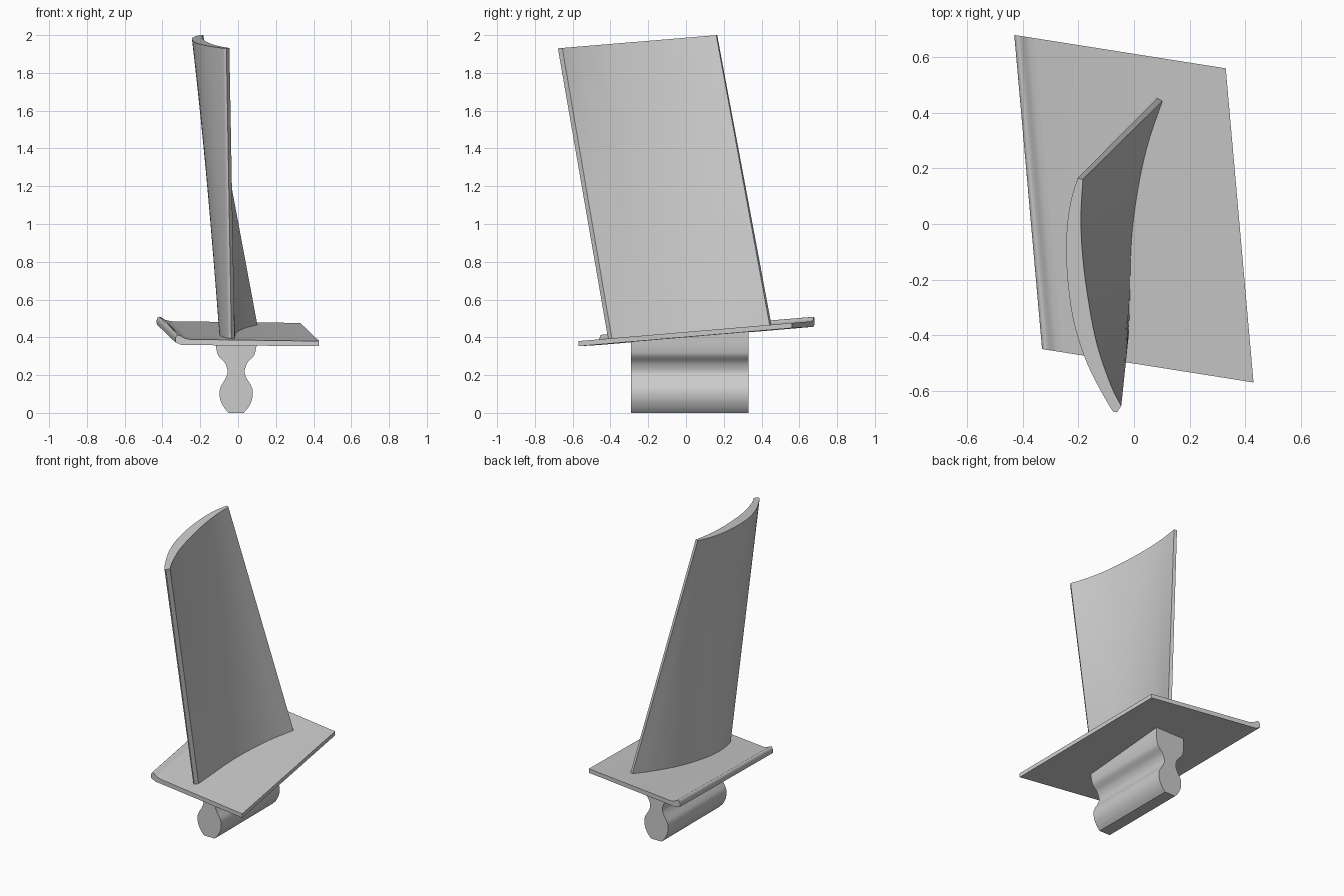
import bpy, bmesh
from mathutils import Vector

if "Cube" in bpy.data.objects:
    bpy.data.objects.remove(bpy.data.objects["Cube"])


def deck(y):
    """Height of the tilted platform top."""
    return 0.38 + 0.085 * (y + 0.57)


def smooth_path(pts, n):
    """Catmull-Rom samples through an open list of points."""
    p = [Vector(q) for q in pts]
    p = [2 * p[0] - p[1]] + p + [2 * p[-1] - p[-2]]
    out = []
    for i in range(1, len(p) - 2):
        a, b, c, d = p[i - 1:i + 3]
        for k in range(n):
            t = k / n
            out.append(0.5 * (2 * b + (c - a) * t + (2 * a - 5 * b + 4 * c - d) * t**2
                              + (3 * b - a - 3 * c + d) * t**3))
    return out + [p[-2]]


def loft(name, rings, angle=0.6):
    """Closed solid through rings of equal point count."""
    bm = bmesh.new()
    vs = [[bm.verts.new(p) for p in r] for r in rings]
    n = len(vs[0])
    for a, b in zip(vs, vs[1:]):
        for i in range(n):
            j = (i + 1) % n
            bm.faces.new((a[i], a[j], b[j], b[i]))
    bm.faces.new(vs[0][::-1])
    bm.faces.new(vs[-1])
    bmesh.ops.recalc_face_normals(bm, faces=bm.faces)
    mesh = bpy.data.meshes.new(name)
    bm.to_mesh(mesh)
    bm.free()
    ob = bpy.data.objects.new(name, mesh)
    bpy.context.collection.objects.link(ob)
    bpy.ops.object.select_all(action='DESELECT')
    ob.select_set(True)
    bpy.context.view_layer.objects.active = ob
    bpy.ops.object.shade_smooth_by_angle(angle=angle)
    return ob


# Airfoil: convex side from trailing to leading edge, then concave side back
root_convex = [(0.085, 0.455), (0.02, 0.335), (-0.045, 0.18), (-0.083, 0.02),
               (-0.098, -0.14), (-0.085, -0.28), (-0.055, -0.39), (-0.035, -0.41)]
root_concave = [(-0.018, -0.39), (-0.014, -0.25), (-0.01, -0.1), (0.0, 0.02),
                (0.022, 0.16), (0.055, 0.3), (0.105, 0.445)]
tip_convex = [(-0.203, 0.165), (-0.23, 0.07), (-0.243, -0.05), (-0.239, -0.2),
              (-0.215, -0.36), (-0.165, -0.51), (-0.085, -0.66), (-0.062, -0.678)]
tip_concave = [(-0.046, -0.655), (-0.085, -0.575), (-0.135, -0.425), (-0.168, -0.25),
               (-0.186, -0.1), (-0.191, 0.03), (-0.184, 0.16)]
root_xy = smooth_path(root_convex, 6) + smooth_path(root_concave, 6)
tip_xy = smooth_path(tip_convex, 6) + smooth_path(tip_concave, 6)
root = [Vector((p.x, p.y, deck(p.y) - 0.015)) for p in root_xy]
tip = [Vector((p.x, p.y, 1.93 + 0.083 * (p.y + 0.678))) for p in tip_xy]
loft("airfoil_blade", [[a.lerp(b, k / 16) for a, b in zip(root, tip)] for k in range(17)])

# Platform: thin skewed plate with a raised lip along its left edge
lip = smooth_path([(0.0, -0.018), (0.0, 0.008), (0.012, 0.022), (0.03, 0.02),
                   (0.06, 0.007), (0.1, 0.0)], 3)
section = lip + [Vector(p) for p in [(1, 0), (1, -0.027), (0.1, -0.03), (0.04, -0.03)]]


def edge(left, right):
    ring = []
    for u, h in section:
        x, y = Vector(left).lerp(Vector(right), u)
        ring.append((x, y, deck(y) + h))
    return ring


loft("platform", [edge((-0.33, -0.45), (0.43, -0.57)), edge((-0.43, 0.68), (0.33, 0.56))])

# Dovetail root: mirrored waisted profile run front to back under the platform
half = smooth_path([(0.04, 0.0), (0.065, 0.03), (0.085, 0.075), (0.085, 0.13), (0.055, 0.185),
                    (0.045, 0.22), (0.06, 0.265), (0.095, 0.305), (0.107, 0.35)], 5)
cx = -0.01
outline = [(cx + p.x, p.y) for p in half] + [(cx + 0.107, None), (cx - 0.107, None)] \
    + [(cx - p.x, p.y) for p in reversed(half)]
loft("dovetail_root", [[(x, y, deck(y) - 0.012 if z is None else z) for x, z in outline]
                       for y in (-0.29, 0.33)])
